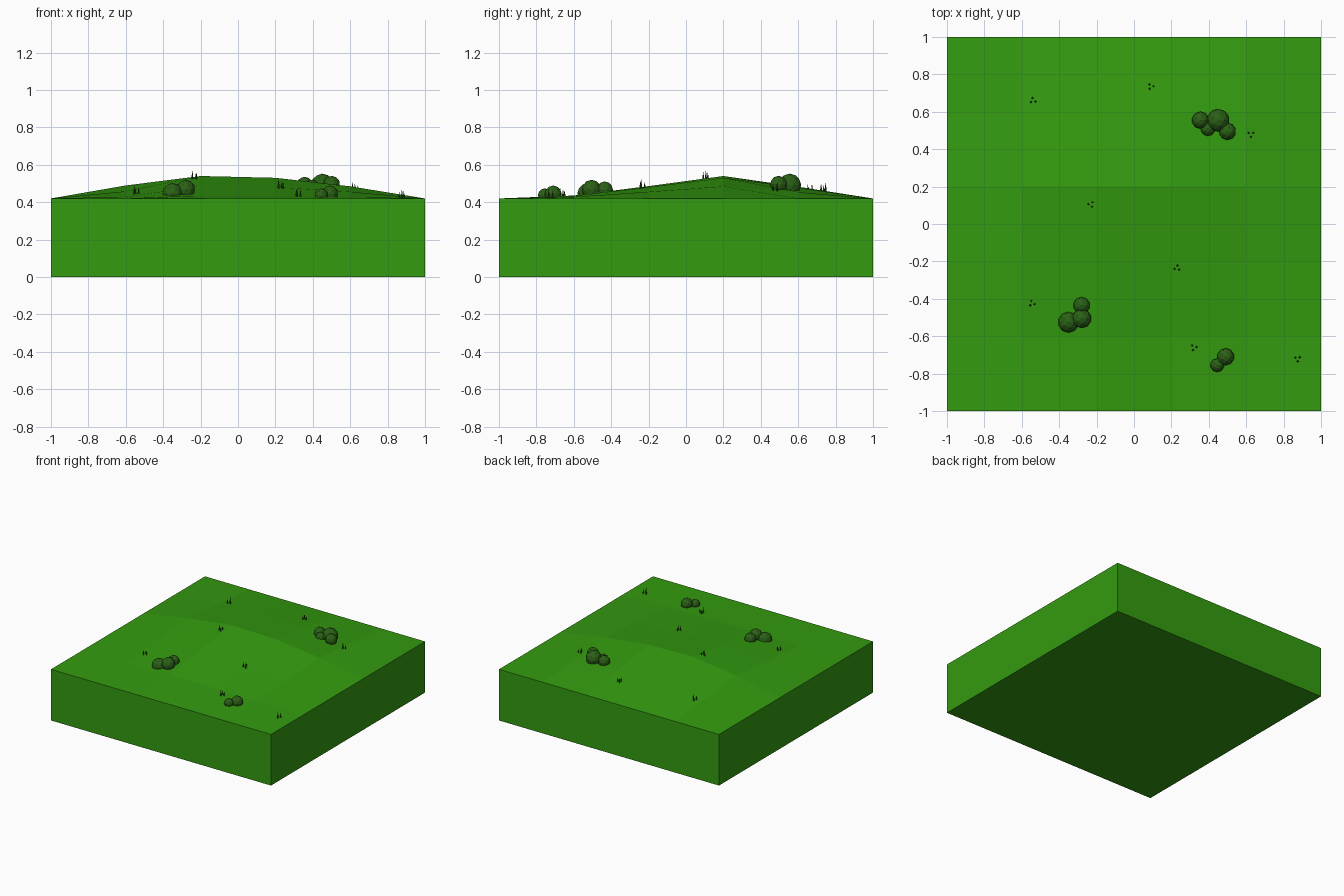
import bpy, bmesh, math
from mathutils import Matrix

if "Cube" in bpy.data.objects:
    bpy.data.objects.remove(bpy.data.objects["Cube"])


def material(name, color):
    m = bpy.data.materials.new(name)
    m.diffuse_color = (*color, 1)
    m.use_nodes = True
    m.node_tree.nodes["Principled BSDF"].inputs["Base Color"].default_value = m.diffuse_color
    return m


GRASS = material("grass_green", (0.034, 0.33, 0.005))
BUSH = material("bush_green", (0.024, 0.12, 0.008))
BLADE = material("blade_green", (0.02, 0.11, 0.008))

# Hill profile: rise along x times rise along y, sampled on a 5 x 5 grid
KNOTS = [-1, -0.6, -0.2, 0.2, 0.6, 1]
RISE_X = [0, 0.58, 1, 0.92, 0.54, 0]
RISE_Y = [0, 0.13, 0.55, 1, 0.52, 0]
EDGE_Z, HILL = 0.42, 0.12


def sample(values, t):
    i = min(4, max(0, int((t + 1) / 0.4)))
    f = (t - KNOTS[i]) / 0.4
    return values[i] * (1 - f) + values[i + 1] * f


def ground(x, y):
    return EDGE_Z + HILL * sample(RISE_X, x) * sample(RISE_Y, y)


def finish(bm, name, mat):
    mesh = bpy.data.meshes.new(name)
    bm.to_mesh(mesh)
    bm.free()
    mesh.materials.append(mat)
    obj = bpy.data.objects.new(name, mesh)
    bpy.context.collection.objects.link(obj)
    return obj


# Ground block: gridded hill on top, extruded down to a flat bottom
bm = bmesh.new()
grid = [[bm.verts.new((x, y, ground(x, y))) for x in KNOTS] for y in KNOTS]
for j in range(5):
    for i in range(5):
        bm.faces.new((grid[j][i], grid[j][i + 1], grid[j + 1][i + 1], grid[j + 1][i]))
rim = [e for e in bm.edges if e.is_boundary]
skirt = bmesh.ops.extrude_edge_only(bm, edges=rim)["geom"]
for v in skirt:
    if isinstance(v, bmesh.types.BMVert):
        v.co.z = 0
bmesh.ops.contextual_create(bm, geom=[e for e in bm.edges if e.is_boundary])
bmesh.ops.recalc_face_normals(bm, faces=bm.faces)
finish(bm, "ground_block", GRASS)

# Bushes: clusters of low-poly balls (x, y, z, radius)
BUSHES = [
    [(0.355, 0.555, 0.49, 0.046), (0.45, 0.555, 0.492, 0.061),
     (0.395, 0.51, 0.48, 0.04), (0.50, 0.495, 0.495, 0.046)],
    [(-0.35, -0.525, 0.447, 0.056), (-0.28, -0.505, 0.468, 0.052),
     (-0.28, -0.435, 0.466, 0.045)],
    [(0.49, -0.71, 0.443, 0.046), (0.445, -0.755, 0.437, 0.037)],
]
for n, balls in enumerate(BUSHES):
    bm = bmesh.new()
    for x, y, z, r in balls:
        bmesh.ops.create_icosphere(bm, subdivisions=2, radius=r,
                                   matrix=Matrix.Translation((x, y, z)))
    finish(bm, f"bush_{n + 1}", BUSH)

# Grass tufts: three thin pointed blades each
TUFTS = [(-0.54, 0.66), (0.09, 0.735), (0.625, 0.48), (-0.23, 0.105),
         (0.23, -0.235), (-0.545, -0.425), (0.32, -0.66), (0.875, -0.72)]
for n, (x, y) in enumerate(TUFTS):
    bm = bmesh.new()
    for k, h in enumerate((0.055, 0.045, 0.038)):
        a = math.radians(100 + 120 * k + 25 * n)
        px, py = x + 0.014 * math.cos(a), y + 0.014 * math.sin(a)
        bmesh.ops.create_cone(bm, cap_ends=True, segments=4, radius1=0.007, radius2=0,
                              depth=h, matrix=Matrix.Translation((px, py, ground(px, py) + h / 2 - 0.005)))
    finish(bm, f"grass_tuft_{n + 1}", BLADE)
